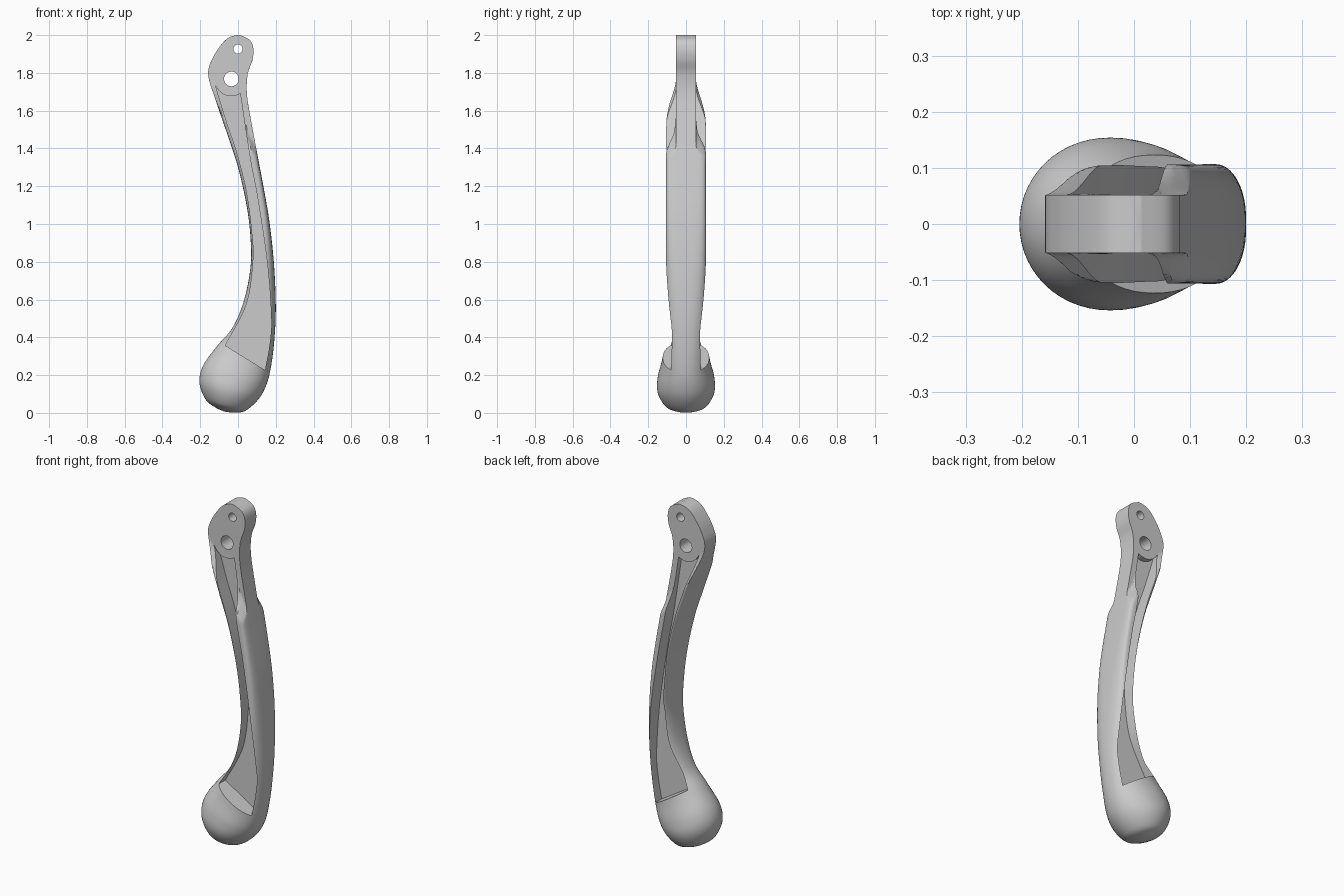
import bpy, bmesh, math

if "Cube" in bpy.data.objects:
    bpy.data.objects.remove(bpy.data.objects["Cube"])

# Body stations, bottom to top: left x, left z, right x, right z, half width, squareness
STATIONS = [
    (-.075, .008, -.060, .005, .008, 2), (-.120, .029, -.010, .001, .058, 2),
    (-.172, .072, .040, .012, .112, 2), (-.204, .160, .098, .060, .150, 2),
    (-.185, .250, .138, .120, .150, 2.1), (-.110, .355, .168, .210, .125, 2.2),
    (-.030, .450, .190, .360, .112, 2.3), (.030, .590, .200, .550, .108, 2.5),
    (.066, .770, .191, .780, .108, 3), (.066, .930, .168, 1.00, .107, 4),
    (.045, 1.10, .140, 1.17, .106, 5), (0, 1.30, .106, 1.35, .106, 6),
    (-.055, 1.47, .076, 1.51, .106, 8), (-.120, 1.66, .048, 1.68, .106, 8),
    (-.158, 1.79, .051, 1.79, .106, 8), (-.136, 1.875, .077, 1.87, .106, 8),
    (-.088, 1.95, .081, 1.93, .106, 8), (-.050, 1.986, .062, 1.974, .106, 8),
    (-.008, 2.0, .012, 2.0, .106, 8)]


def spline(pts, steps):
    """Catmull-Rom through tuples of any length."""
    out = []
    for i in range(len(pts) - 1):
        a, b = pts[max(i - 1, 0)], pts[i]
        c, d = pts[i + 1], pts[min(i + 2, len(pts) - 1)]
        for s in range(steps):
            t = s / steps
            out.append(tuple(.5 * (2 * q + (r - p) * t + (2 * p - 5 * q + 4 * r - v) * t * t
                                   + (3 * q - p - 3 * r + v) * t ** 3)
                             for p, q, r, v in zip(a, b, c, d)))
    return out + [pts[-1]]


def spow(v, e):
    return math.copysign(abs(v) ** e, v) if abs(v) > 1e-9 else 0.0


def width_limit(z, side):
    """Rims step down to the thin head: high on the left, lower on the right."""
    k = (side + 1) / 2
    lo, hi = 1.55 + (1.31 - 1.55) * k, 1.78 + (1.42 - 1.78) * k
    t = min(max((z - lo) / (hi - lo), 0), 1)
    return .2 if t == 0 else .106 - .054 * t * t * (3 - 2 * t)


def loft(name, rings):
    bm = bmesh.new()
    vs = [[bm.verts.new(p) for p in r] for r in rings]
    n = len(vs[0])
    for a, b in zip(vs, vs[1:]):
        for i in range(n):
            j = (i + 1) % n
            bm.faces.new((a[i], a[j], b[j], b[i]))
    bm.faces.new(vs[0])
    bm.faces.new(vs[-1])
    bmesh.ops.recalc_face_normals(bm, faces=bm.faces)
    me = bpy.data.meshes.new(name)
    bm.to_mesh(me)
    bm.free()
    ob = bpy.data.objects.new(name, me)
    bpy.context.collection.objects.link(ob)
    return ob


def prism(name, outline, y0, y1):
    return loft(name, [[(x, y, z) for x, z in outline] for y in (y0, y1)])


def circle(cx, cz, r, a0=0, a1=360, n=40):
    return [(cx + r * math.cos(math.radians(a0 + (a1 - a0) * i / n)),
             cz + r * math.sin(math.radians(a0 + (a1 - a0) * i / n))) for i in range(n)]


# Lever body with rounded knob and flat pivot head
rings = []
for lx, lz, rx, rz, w, n in spline(STATIONS, 9):
    ring = []
    for i in range(56):
        a = 2 * math.pi * i / 56
        u, v = spow(math.cos(a), 2 / n), spow(math.sin(a), 2 / n)
        x, z = (lx + rx) / 2 + u * (rx - lx) / 2, (lz + rz) / 2 + u * (rz - lz) / 2
        lim = width_limit(z, u)
        ring.append((x, max(-lim, min(lim, w * v)), max(z, 0)))
    rings.append(ring)
lever = loft("lever", rings)

# Side pockets, ending in an arc around the pivot hole
right = spline([(.012, 1.69), (.062, 1.36), (.105, 1.13), (.155, .79),
                (.176, .5), (.167, .36), (.143, .227)], 8)
left = spline([(-.068, .357), (.045, .575), (.080, .8), (.077, .93),
               (.048, 1.16), (-.003, 1.37), (-.06, 1.54), (-.12, 1.735)], 8)
arc = circle(-.035, 1.765, .088, -160, -62, 14)[1:]
pocket = right + left + arc
cutters = [prism("pocket_cutter", pocket, s * .02, s * .3) for s in (-1, 1)]

# Pivot and pin holes
cutters.append(prism("pivot_cutter", circle(-.035, 1.768, .039), -.3, .3))
cutters.append(prism("pin_cutter", circle(0, 1.926, .024), -.3, .3))

bpy.context.view_layer.objects.active = lever
lever.select_set(True)
for c in cutters:
    c.hide_render = True
    m = lever.modifiers.new("cut", 'BOOLEAN')
    m.operation, m.solver, m.object = 'DIFFERENCE', 'EXACT', c
    bpy.ops.object.modifier_apply(modifier=m.name)
    bpy.data.objects.remove(c)
bpy.ops.object.shade_smooth_by_angle(angle=math.radians(30))
